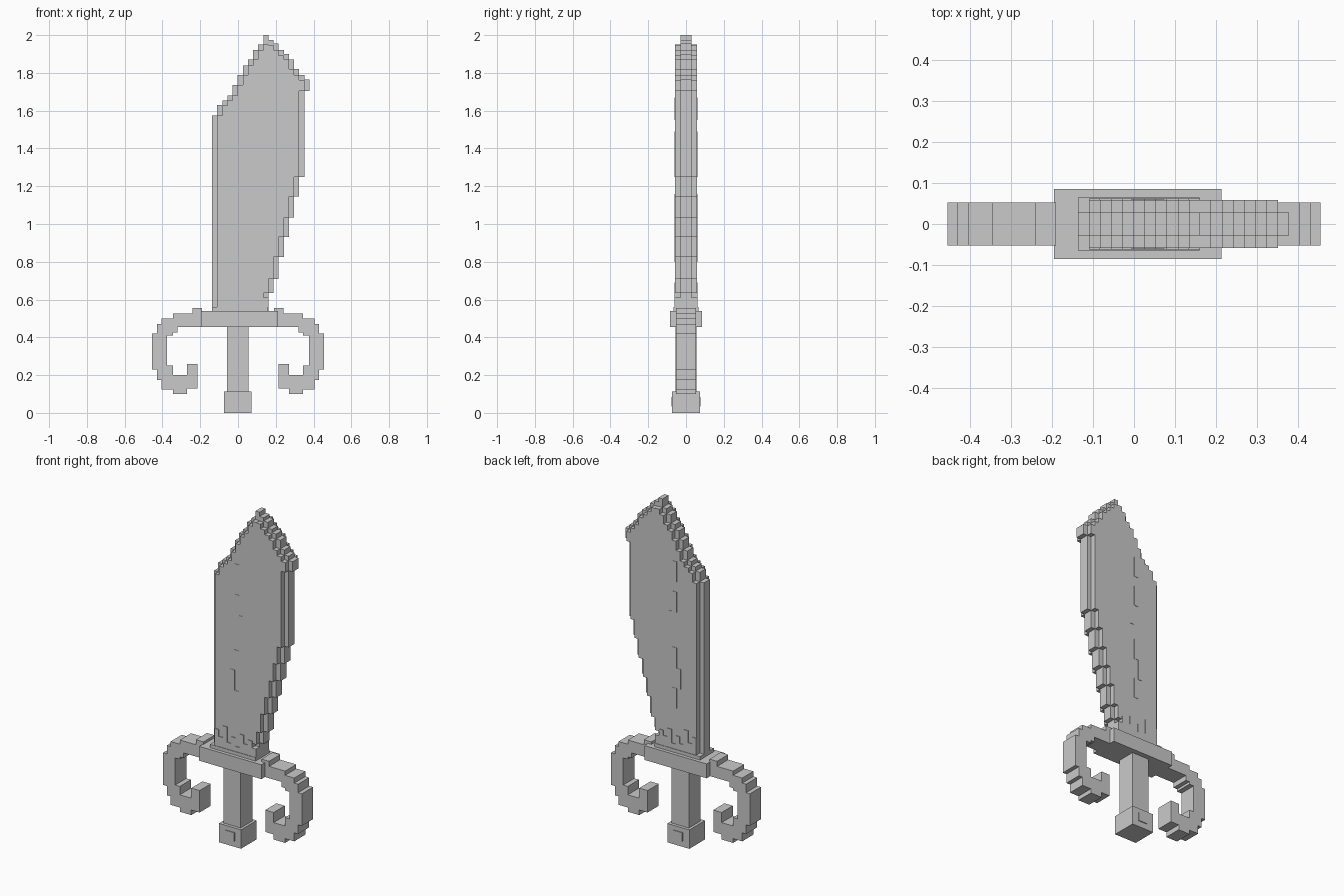
import bpy
import bmesh

cube = bpy.data.objects.get("Cube")
if cube:
    bpy.data.objects.remove(cube, do_unlink=True)

grey = bpy.data.materials.new("light_grey")
grey.use_nodes = True
grey.diffuse_color = (0.59, 0.59, 0.59, 1)
grey.node_tree.nodes["Principled BSDF"].inputs["Base Color"].default_value = grey.diffuse_color


def finish(name, bm):
    bmesh.ops.recalc_face_normals(bm, faces=bm.faces)
    mesh = bpy.data.meshes.new(name)
    bm.to_mesh(mesh)
    bm.free()
    mesh.materials.append(grey)
    obj = bpy.data.objects.new(name, mesh)
    bpy.context.collection.objects.link(obj)


def boxes(name, rects, half):
    """Blocks given as x0, x1, z0, z1, all with the same half depth."""
    bm = bmesh.new()
    for x0, x1, z0, z1 in rects:
        for v in bmesh.ops.create_cube(bm, size=1)["verts"]:
            v.co = (x1 if v.co.x > 0 else x0,
                    half if v.co.y > 0 else -half,
                    z1 if v.co.z > 0 else z0)
    finish(name, bm)


def stepped_slab(name, x0, tops, bottoms, half):
    """Extrude the staircase outline of a row of columns."""
    upper, lower = [], []
    for k, (t, b) in enumerate(zip(tops, bottoms)):
        a = x0 + k * V
        upper += [(a, t), (a + V, t)]
        lower += [(a, b), (a + V, b)]
    loop = []
    for p in upper + lower[::-1]:
        if not loop or p != loop[-1]:
            loop.append(p)
    bm = bmesh.new()
    face = bm.faces.new([bm.verts.new((x, -half, z)) for x, z in loop])
    ext = bmesh.ops.extrude_face_region(bm, geom=[face])["geom"]
    bmesh.ops.translate(bm, verts=[g for g in ext if isinstance(g, bmesh.types.BMVert)],
                        vec=(0, 2 * half, 0))
    finish(name, bm)


# Blade: thin cutting rim, and a thicker body one block inside it
V = 0.0271
LEFT = -0.137
tops = [1.575, 1.63, 1.655, 1.68, 1.735, 1.79, 1.84, 1.87, 1.92, 1.95,
        2.0, 1.975, 1.955, 1.92, 1.9, 1.87, 1.82, 1.79, 1.765]
bottoms = [0.54] * 11 + [0.635, 0.71, 0.825, 0.93, 1.035, 1.145, 1.25, 1.705]
stepped_slab("blade_rim", LEFT, tops, bottoms, 0.028)
inner = range(1, len(tops) - 1)
body_tops = [min(tops[k] - V, tops[k - 1], tops[k + 1]) for k in inner]
body_bottoms = [max(bottoms[k], bottoms[k + 1]) for k in inner]
stepped_slab("blade_body", LEFT + V, body_tops, body_bottoms, 0.058)

# Shallow raised teeth where the blade meets the guard
teeth = [0.66, 0.62, 0.69, 0.6, 0.64, 0.59, 0.67, 0.62, 0.65, 0.61]
boxes("blade_root_teeth",
      [(LEFT + (k + 1) * V, LEFT + (k + 2) * V, 0.56, z) for k, z in enumerate(teeth)], 0.062)
boxes("blade_collar", [(LEFT, 0.16, 0.535, 0.56)], 0.065)

# Faint jagged ridge along the blade
boxes("blade_ridge", [(0.02 + dx, 0.047 + dx, z, z + 0.12) for z, dx in
      [(0.8, 0), (0.92, -V), (1.04, 0), (1.25, V), (1.37, 0), (1.55, 0)]], 0.06)

# Guard, grip and pommel
boxes("guard", [(-0.195, 0.213, 0.455, 0.54)], 0.085)
boxes("grip", [(-0.057, 0.056, 0.11, 0.455)], 0.055)
boxes("pommel", [(-0.073, 0.071, 0, 0.112)], 0.073)
boxes("pommel_plates", [(-0.03, 0.03, 0.035, 0.085)], 0.078)

# Curled guard arms, mirrored left and right
arm = [(0.19, 0.24, 0.455, 0.555), (0.24, 0.32, 0.455, 0.525), (0.32, 0.345, 0.425, 0.525),
       (0.345, 0.375, 0.41, 0.5), (0.375, 0.405, 0.125, 0.5), (0.405, 0.43, 0.175, 0.47),
       (0.43, 0.455, 0.23, 0.42), (0.345, 0.375, 0.125, 0.25), (0.27, 0.345, 0.1, 0.2),
       (0.215, 0.27, 0.13, 0.26)]
boxes("left_guard_arm", arm, 0.052)
boxes("right_guard_arm", [(-b, -a, z0, z1) for a, b, z0, z1 in arm], 0.052)
